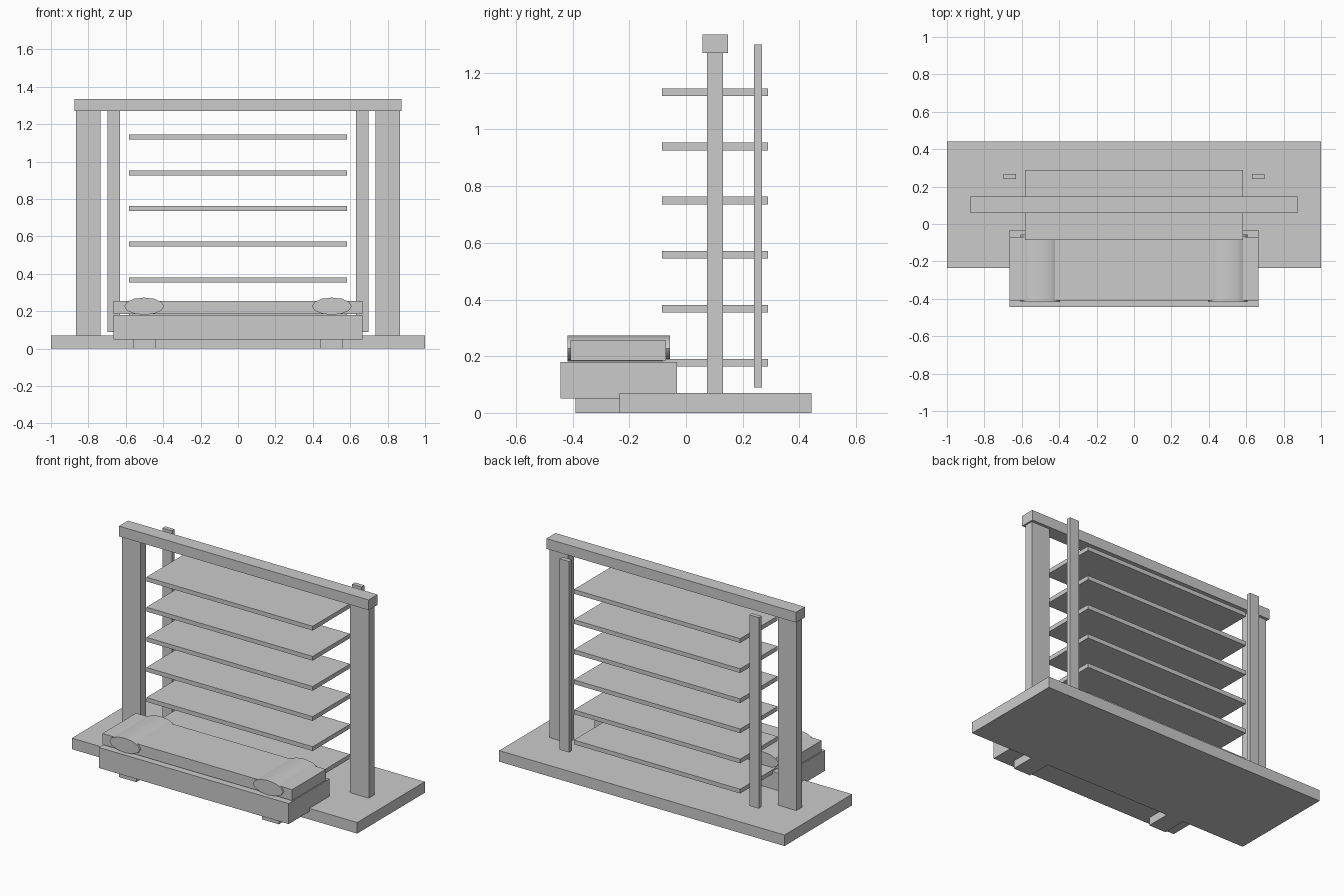
import bpy, bmesh
from math import cos, sin, pi, radians

if "Cube" in bpy.data.objects:
    bpy.data.objects.remove(bpy.data.objects["Cube"])


def finish(name, bm):
    bmesh.ops.recalc_face_normals(bm, faces=bm.faces)
    mesh = bpy.data.meshes.new(name)
    bm.to_mesh(mesh)
    bm.free()
    obj = bpy.data.objects.new(name, mesh)
    bpy.context.collection.objects.link(obj)
    return obj


def box(name, x, y, z):
    bm = bmesh.new()
    bmesh.ops.create_cube(bm, size=1)
    for v in bm.verts:
        for i, (lo, hi) in enumerate((x, y, z)):
            v.co[i] = hi if v.co[i] > 0 else lo
    return finish(name, bm)


def bolster(name, cx, cz, rx, rz, y0, y1, sides=12):
    bm = bmesh.new()
    ring = [bm.verts.new((cx + rx * cos(2 * pi * i / sides), y0,
                          cz + rz * sin(2 * pi * i / sides))) for i in range(sides)]
    face = bm.faces.new(ring)
    ext = bmesh.ops.extrude_face_region(bm, geom=[face], use_keep_orig=True)
    for g in ext["geom"]:
        if isinstance(g, bmesh.types.BMVert):
            g.co.y = y1
    obj = finish(name, bm)
    bpy.context.view_layer.objects.active = obj
    obj.select_set(True)
    bpy.ops.object.shade_smooth_by_angle(angle=radians(60))
    obj.select_set(False)


# Base slab and top beam
box("base", (-1, 1), (-0.235, 0.442), (0, 0.07))
box("top_beam", (-0.875, 0.875), (0.058, 0.148), (1.27, 1.335))

# Slats
for i in range(6):
    z = 0.177 + i * 0.1908
    box(f"shelf_{i + 1}", (-0.583, 0.583), (-0.085, 0.29), (z - 0.0135, z + 0.0135))

# Bench body and cushion
box("bench", (-0.665, 0.665), (-0.443, -0.032), (0.05, 0.18))
box("cushion", (-0.665, 0.665), (-0.408, -0.07), (0.185, 0.255))

# Mirrored pairs: posts, rear rails, bench feet, bolsters
for side, s in (("left", -1), ("right", 1)):
    def span(a, b):
        return tuple(sorted((s * a, s * b)))
    box(f"{side}_post", span(0.735, 0.865), (0.074, 0.131), (0.07, 1.27))
    box(f"{side}_rear_rail", span(0.632, 0.698), (0.24, 0.268), (0.09, 1.3))
    box(f"{side}_bench_foot", span(0.44, 0.56), (-0.39, -0.235), (0, 0.05))
    bolster(f"{side}_bolster", s * 0.502, 0.227, 0.106, 0.046, -0.418, -0.057)
